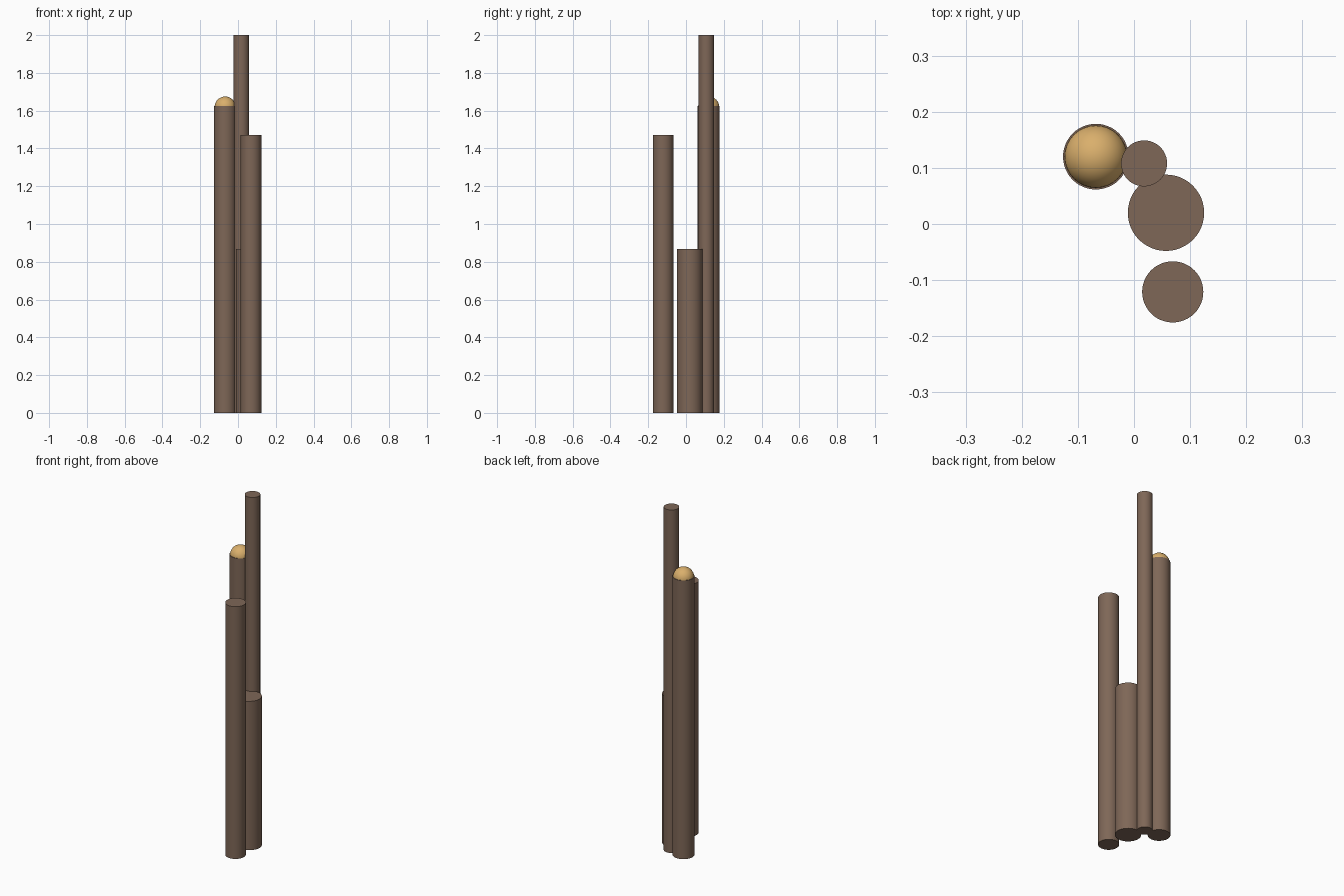
import bpy
import math

if "Cube" in bpy.data.objects:
    bpy.data.objects.remove(bpy.data.objects["Cube"])


def material(name, rgb):
    mat = bpy.data.materials.new(name)
    mat.diffuse_color = (*rgb, 1.0)
    mat.use_nodes = True
    mat.node_tree.nodes["Principled BSDF"].inputs["Base Color"].default_value = mat.diffuse_color
    return mat


brown = material("brown wood", (0.21, 0.135, 0.095))
gold = material("pale gold", (0.70, 0.43, 0.15))


def finish(name, mat, angle):
    obj = bpy.context.object
    obj.name = name
    obj.data.materials.append(mat)
    bpy.ops.object.shade_smooth_by_angle(angle=math.radians(angle))
    return obj


# Four upright posts: name, x, y, radius, height
posts = [
    ("capped_post", -0.068, 0.120, 0.0585, 1.624),
    ("tall_thin_post", 0.018, 0.108, 0.041, 2.0),
    ("short_thick_post", 0.057, 0.020, 0.068, 0.868),
    ("front_post", 0.069, -0.121, 0.0545, 1.471),
]
for name, x, y, radius, height in posts:
    bpy.ops.mesh.primitive_cylinder_add(
        vertices=48, radius=radius, depth=height, location=(x, y, height / 2))
    finish(name, brown, 30)

# Ball set into the top of the capped post
bpy.ops.mesh.primitive_uv_sphere_add(
    segments=32, ring_count=16, radius=0.056, location=(-0.068, 0.120, 1.619))
finish("ball_cap", gold, 30)
